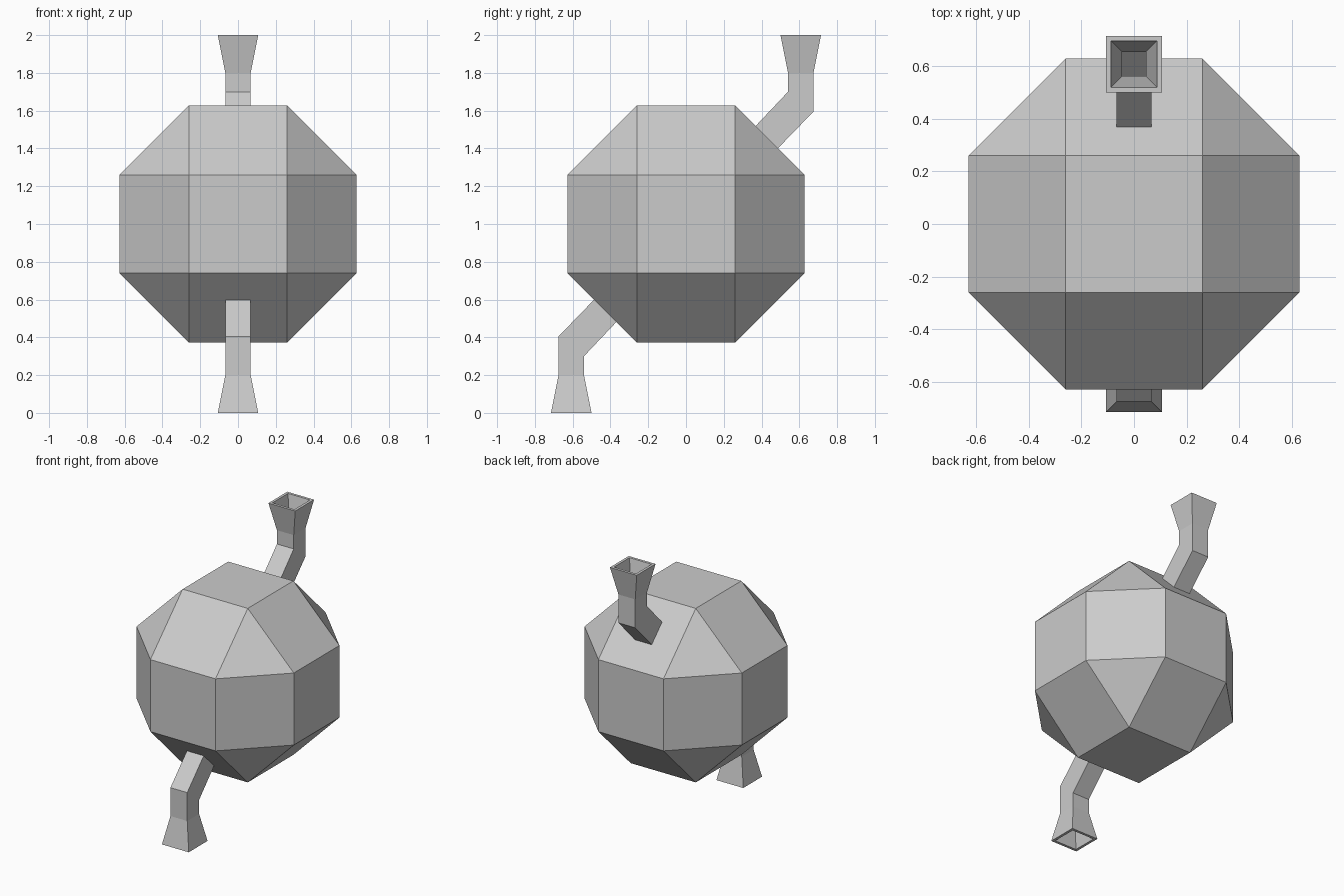
import bpy, bmesh
from itertools import product
from math import pi
from mathutils import Matrix

if "Cube" in bpy.data.objects:
    bpy.data.objects.remove(bpy.data.objects["Cube"])


def make_object(name, bm):
    bmesh.ops.recalc_face_normals(bm, faces=bm.faces)
    mesh = bpy.data.meshes.new(name)
    bm.to_mesh(mesh)
    bm.free()
    obj = bpy.data.objects.new(name, mesh)
    bpy.context.collection.objects.link(obj)
    return obj


# Faceted body: 18 squares and 8 triangles
S, L = 0.26, 0.628
bm = bmesh.new()
for sx, sy, sz in product((-1, 1), repeat=3):
    for x, y, z in ((S, S, L), (S, L, S), (L, S, S)):
        bm.verts.new((sx * x, sy * y, 1 + sz * z))
bmesh.ops.convex_hull(bm, input=bm.verts[:])
bmesh.ops.dissolve_limit(bm, angle_limit=0.02, verts=bm.verts[:], edges=bm.edges[:])
make_object("body", bm)

# Pipe rings: half width in x, then (y, z) of the near and far walls
OUTER = [(0.067, (0.365, 1.515), (0.482, 1.396)),
         (0.067, (0.54, 1.70), (0.675, 1.595)),
         (0.067, (0.54, 1.80), (0.675, 1.80)),
         (0.107, (0.50, 2.00), (0.715, 2.00))]
INNER = [(0.045, (0.377, 1.503), (0.466, 1.412)),
         (0.045, (0.562, 1.69), (0.653, 1.604)),
         (0.045, (0.562, 1.80), (0.653, 1.80)),
         (0.088, (0.519, 2.00), (0.696, 2.00))]


def pipe(name, turn):
    # Hollow square pipe with a bend and a flared mouth
    bm = bmesh.new()
    rings = []
    for w, a, b in OUTER + INNER[::-1]:
        rings.append([bm.verts.new(p) for p in
                      ((-w, *a), (w, *a), (w, *b), (-w, *b))])
    for i, ring in enumerate(rings):
        nxt = rings[(i + 1) % len(rings)]
        for k in range(4):
            j = (k + 1) % 4
            bm.faces.new((ring[k], ring[j], nxt[j], nxt[k]))
    rot = Matrix.Rotation(turn, 3, 'X')
    bmesh.ops.rotate(bm, verts=bm.verts, cent=(0, 0, 1), matrix=rot)
    make_object(name, bm)


pipe("upper_pipe", 0)
pipe("lower_pipe", pi)
